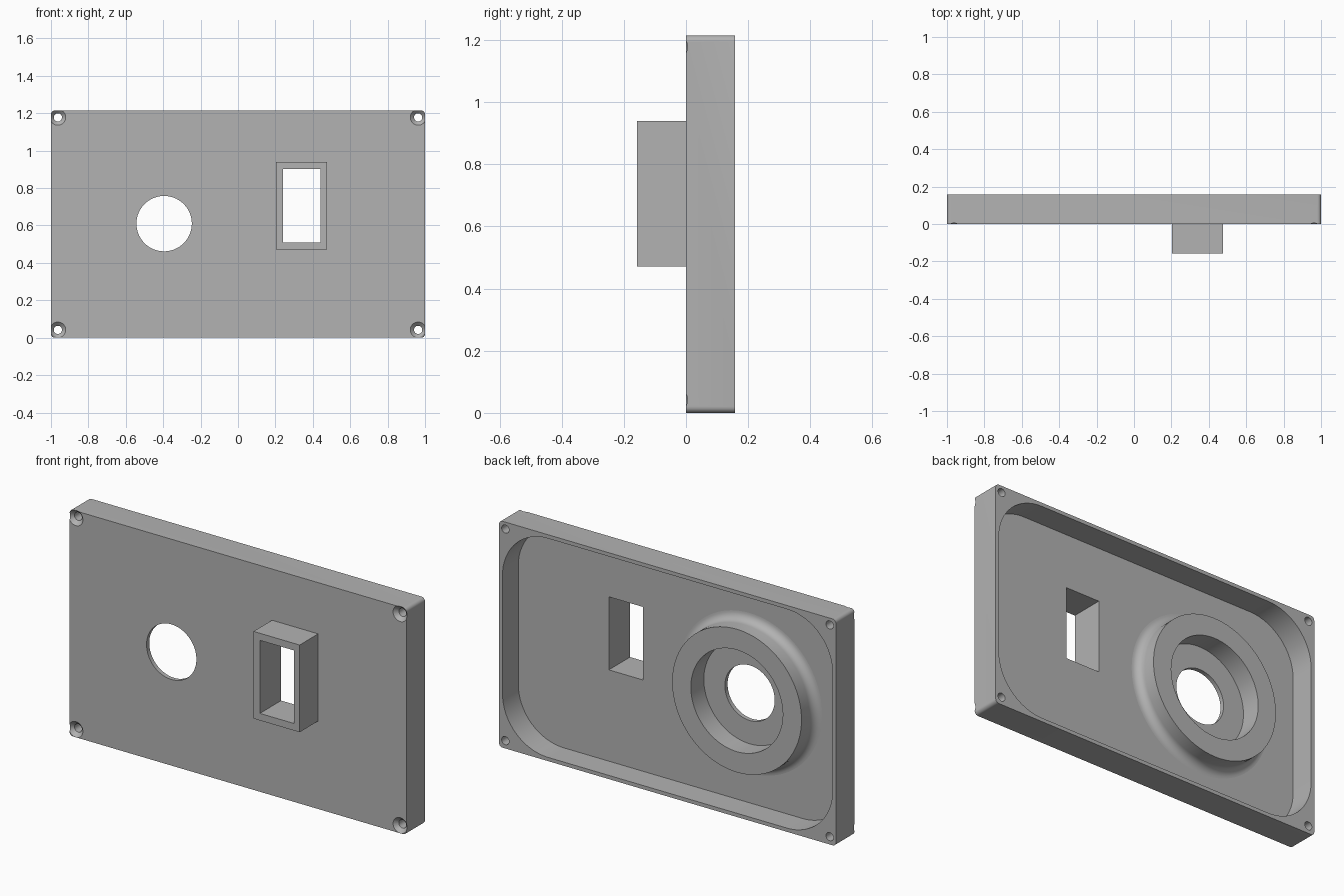
import bpy, bmesh
from math import sin, cos, pi, radians

cube = bpy.data.objects.get("Cube")
if cube:
    bpy.data.objects.remove(cube, do_unlink=True)

WIDTH, HEIGHT, DEPTH = 2.0, 1.215, 0.157
FLOOR = 0.023            # front skin thickness
HOLE_X, HOLE_Z = -0.395, 0.61

grey = bpy.data.materials.new("matte grey")
grey.use_nodes = True
colour = (0.45, 0.45, 0.45, 1)
grey.diffuse_color = colour
grey.node_tree.nodes["Principled BSDF"].inputs["Base Color"].default_value = colour


def finish(name, bm):
    bmesh.ops.recalc_face_normals(bm, faces=bm.faces)
    mesh = bpy.data.meshes.new(name)
    bm.to_mesh(mesh)
    bm.free()
    mesh.materials.append(grey)
    ob = bpy.data.objects.new(name, mesh)
    bpy.context.collection.objects.link(ob)
    return ob


def slab(name, x0, x1, z0, z1, y0, y1, radius=0, steps=12):
    """Rounded rectangle in xz, extruded along y."""
    corners = [(x1, z1, -1, -1), (x0, z1, 1, -1), (x0, z0, 1, 1), (x1, z0, -1, 1)]
    outline = []
    for i, (x, z, sx, sz) in enumerate(corners):
        if not radius:
            outline.append((x, z))
            continue
        for k in range(steps + 1):
            a = (i + k / steps) * pi / 2
            outline.append((x + radius * (sx + cos(a)), z + radius * (sz + sin(a))))
    bm = bmesh.new()
    face = bm.faces.new([bm.verts.new((x, y0, z)) for x, z in outline])
    new = bmesh.ops.extrude_face_region(bm, geom=[face])["geom"]
    bmesh.ops.translate(bm, vec=(0, y1 - y0, 0),
                        verts=[v for v in new if isinstance(v, bmesh.types.BMVert)])
    return finish(name, bm)


def lathe(name, profile, cx, cz, sides=64, closed=False):
    """Turn (radius, y) points about a y axis; open profiles are capped."""
    bm = bmesh.new()
    rings = [[bm.verts.new((cx + r * cos(2 * pi * i / sides), y, cz + r * sin(2 * pi * i / sides)))
              for i in range(sides)] for r, y in profile]
    pairs = list(zip(rings, rings[1:]))
    if closed:
        pairs.append((rings[-1], rings[0]))
    else:
        bm.faces.new(rings[0])
        bm.faces.new(rings[-1])
    for a, b in pairs:
        for i in range(sides):
            j = (i + 1) % sides
            bm.faces.new((a[i], a[j], b[j], b[i]))
    return finish(name, bm)


def activate(ob):
    bpy.ops.object.select_all(action='DESELECT')
    ob.select_set(True)
    bpy.context.view_layer.objects.active = ob


def cut(ob, cutter):
    activate(ob)
    mod = ob.modifiers.new("cut", 'BOOLEAN')
    mod.operation, mod.solver, mod.object = 'DIFFERENCE', 'EXACT', cutter
    bpy.ops.object.modifier_apply(modifier=mod.name)


# Main parts
plate = slab("panel_shell", -WIDTH / 2, WIDTH / 2, 0, HEIGHT, 0, DEPTH, 0.02, 6)
bezel = slab("window_frame", 0.202, 0.476, 0.472, 0.94, -DEPTH, 0.01)

# Raised collar on the back, with a fillet at its foot
OUTER, INNER, TOP, FILLET = 0.384, 0.273, 0.133, 0.045
foot = [(OUTER + FILLET * (1 - cos(a)), FLOOR + FILLET * (1 - sin(a)))
        for a in (k / 8 * pi / 2 for k in range(9))]
collar = lathe("back_collar", [(INNER, 0.01), (INNER, TOP), (OUTER, TOP)] + foot
               + [(OUTER + FILLET, 0.01)], HOLE_X, HOLE_Z, 96, closed=True)

# Rear recess, round opening and window
WALL = 0.02
recess = slab("recess_cutter", WALL - WIDTH / 2, WIDTH / 2 - WALL, WALL, HEIGHT - WALL,
              FLOOR, DEPTH + 0.1, 0.27, 16)
opening = lathe("opening_cutter", [(0.148, -0.1), (0.148, 0.1)], HOLE_X, HOLE_Z, 96)
window = slab("window_cutter", 0.24, 0.442, 0.51, 0.902, -0.3, 0.1)
cutters = [recess, opening, window]

# Countersunk screw holes in the corners
for x in (-0.963, 0.963):
    for z in (0.042, HEIGHT - 0.037):
        cutters.append(lathe("screw_cutter", [(0.052, -0.01), (0.022, 0.02), (0.022, 0.2)],
                             x, z, 32))

for cutter in cutters:
    cut(plate, cutter)
cut(bezel, window)
for cutter in cutters:
    bpy.data.objects.remove(cutter, do_unlink=True)

for ob in (plate, bezel, collar):
    activate(ob)
    bpy.ops.object.shade_smooth_by_angle(angle=radians(30))
